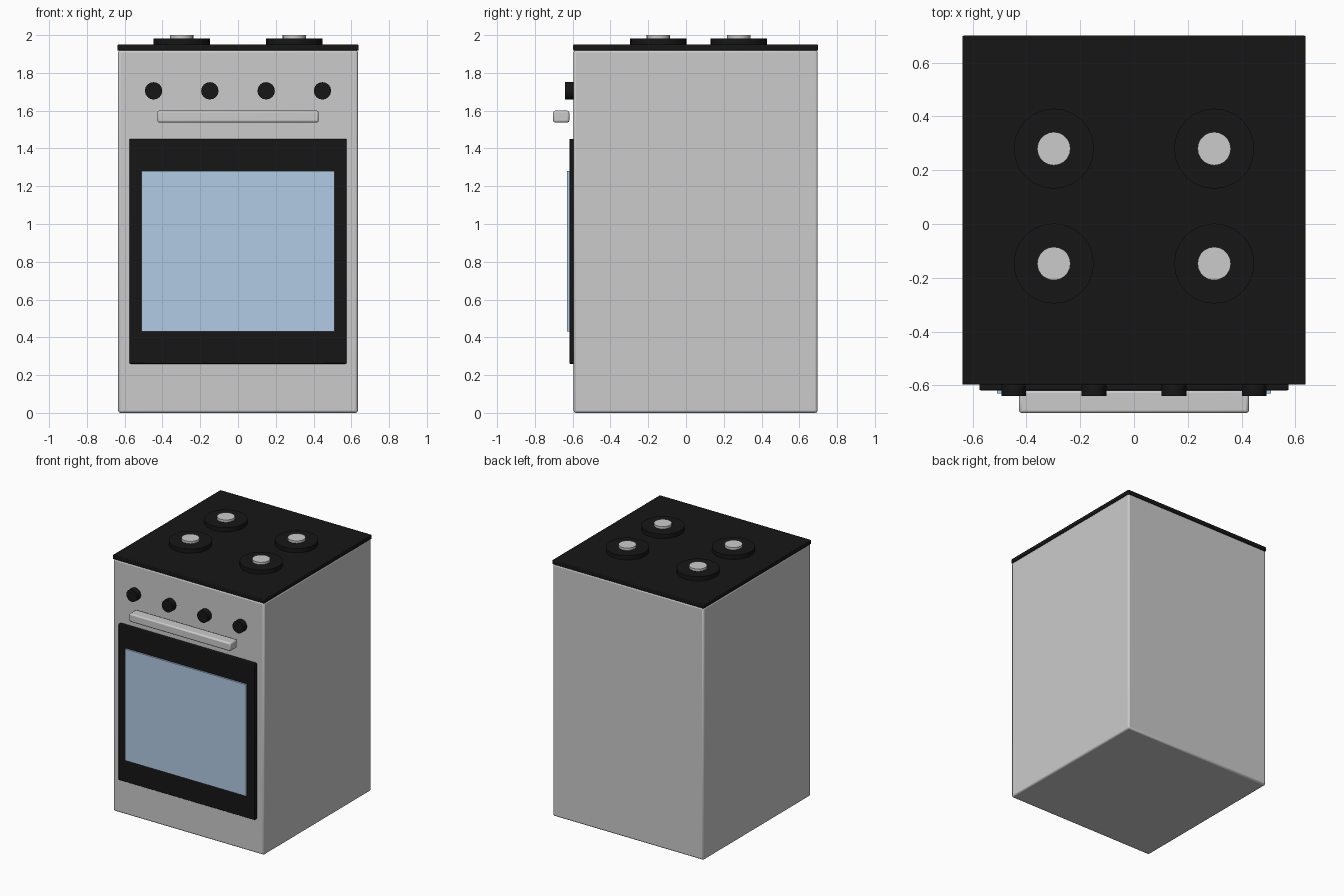
import bpy
from math import radians, pi

if "Cube" in bpy.data.objects:
    bpy.data.objects.remove(bpy.data.objects["Cube"])


def material(name, color):
    m = bpy.data.materials.new(name)
    m.diffuse_color = color
    m.use_nodes = True
    m.node_tree.nodes["Principled BSDF"].inputs["Base Color"].default_value = m.diffuse_color
    return m


BLACK = material("black_enamel", (0.008, 0.008, 0.008, 1))
GLASS = material("blue_glass", (0.45, 0.60, 0.78, 1))


def finish(obj, name, mat, bevel):
    obj.name = name
    if mat:
        obj.data.materials.append(mat)
    if bevel:
        b = obj.modifiers.new("bevel", 'BEVEL')
        b.width, b.segments = bevel, 2
    bpy.ops.object.shade_smooth_by_angle(angle=radians(35))
    return obj


def box(name, lo, hi, mat=None, bevel=0.0):
    bpy.ops.mesh.primitive_cube_add(
        size=1, location=[(a + b) / 2 for a, b in zip(lo, hi)])
    obj = bpy.context.object
    obj.scale = [b - a for a, b in zip(lo, hi)]
    bpy.ops.object.transform_apply(location=False, rotation=False, scale=True)
    return finish(obj, name, mat, bevel)


def disc(name, loc, r, depth, sides, mat=None, rot=(0, 0, 0)):
    bpy.ops.mesh.primitive_cylinder_add(
        vertices=sides, radius=r, depth=depth, location=loc, rotation=rot)
    return finish(bpy.context.object, name, mat, 0)


# Cabinet and hob
box("body", (-0.635, -0.595, 0), (0.635, 0.697, 1.92), bevel=0.012)
box("hob_plate", (-0.638, -0.597, 1.918), (0.638, 0.70, 1.95), BLACK, 0.005)

# Oven door, window and handle
box("oven_door", (-0.575, -0.618, 0.26), (0.575, -0.59, 1.45), BLACK, 0.005)
box("oven_window", (-0.51, -0.63, 0.43), (0.51, -0.61, 1.28), GLASS)
box("door_handle", (-0.427, -0.703, 1.537), (0.427, -0.618, 1.60), bevel=0.01)

# Control knobs
for i in range(4):
    disc(f"knob_{i + 1}", (-0.447 + i * 0.298, -0.615, 1.705), 0.046, 0.05, 16,
         BLACK, (pi / 2, 0, 0))

# Burners with caps
for row, y in (("front", -0.147), ("back", 0.28)):
    for side, x in (("left", -0.298), ("right", 0.298)):
        disc(f"{row}_{side}_burner", (x, y, 1.963), 0.149, 0.038, 24, BLACK)
        disc(f"{row}_{side}_burner_cap", (x, y, 1.987), 0.062, 0.026, 20)
